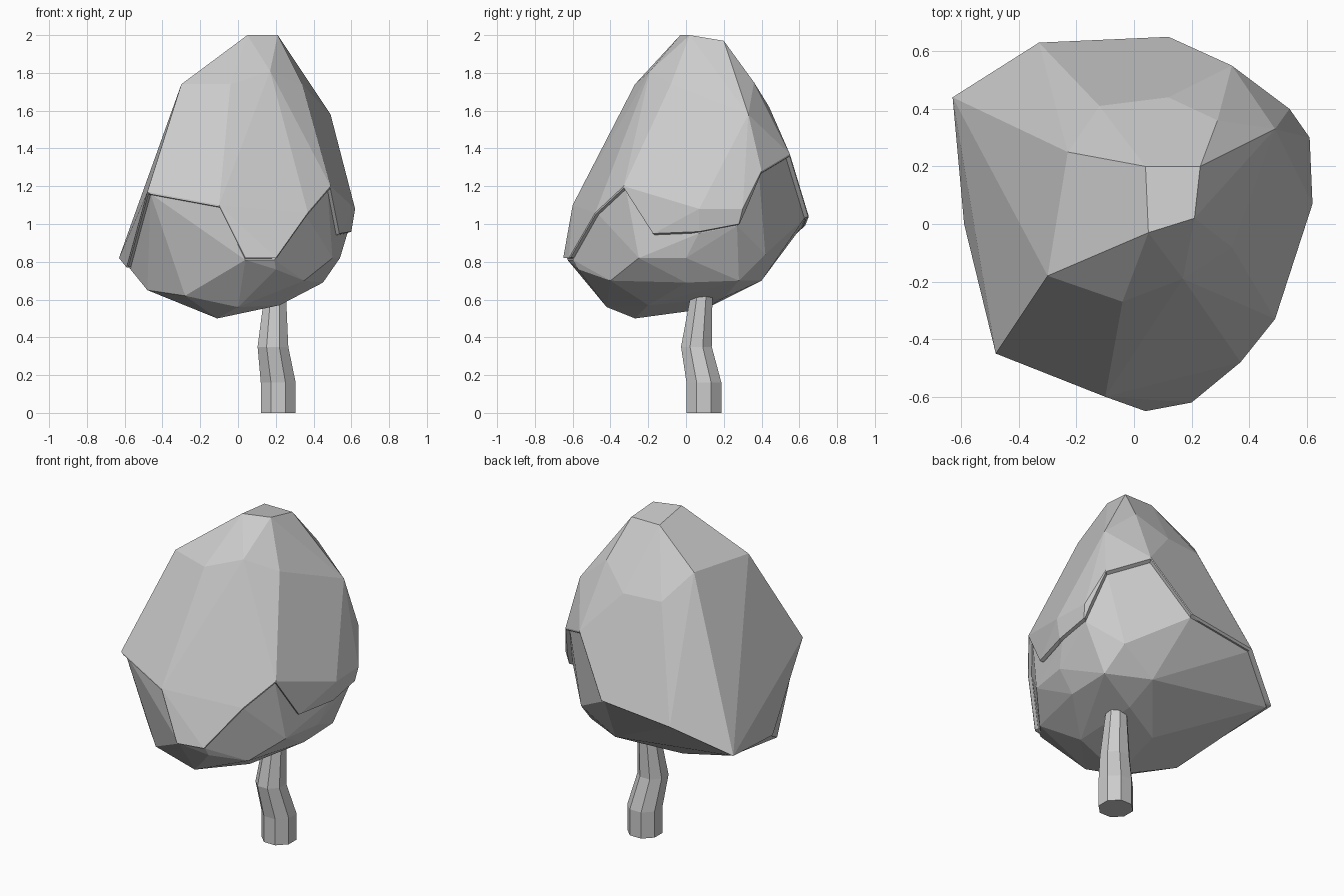
import bpy, bmesh, math
from mathutils import Vector

cube = bpy.data.objects.get("Cube")
if cube:
    bpy.data.objects.remove(cube, do_unlink=True)

grey = bpy.data.materials.new("plain_grey")
grey.use_nodes = True
grey.diffuse_color = (0.6, 0.6, 0.6, 1)
grey.node_tree.nodes["Principled BSDF"].inputs["Base Color"].default_value = (0.6, 0.6, 0.6, 1)


def finish(name, bm):
    bmesh.ops.recalc_face_normals(bm, faces=bm.faces)
    mesh = bpy.data.meshes.new(name)
    bm.to_mesh(mesh)
    bm.free()
    mesh.materials.append(grey)
    obj = bpy.data.objects.new(name, mesh)
    bpy.context.scene.collection.objects.link(obj)
    return obj


def hull(name, points):
    bm = bmesh.new()
    for p in points:
        bm.verts.new(p)
    result = bmesh.ops.convex_hull(bm, input=bm.verts)
    spare = {g for key in ("geom_interior", "geom_unused") for g in result[key]
             if isinstance(g, bmesh.types.BMVert)}
    bmesh.ops.delete(bm, geom=list(spare), context='VERTS')
    bmesh.ops.dissolve_limit(bm, angle_limit=math.radians(4),
                             verts=bm.verts, edges=bm.edges)
    return finish(name, bm)


# Jagged lower rim of the upper foliage, anticlockwise from the front corner
rim = [Vector(p) for p in (
    (-.48, -.45, 1.17), (-.1, -.6, 1.1), (.04, -.65, .82), (.2, -.62, .82),
    (.37, -.48, 1.06), (.49, -.33, 1.2), (.54, -.17, .95), (.6, .07, .96),
    (.6, .28, 1.0), (.54, .4, 1.28), (.34, .55, 1.37), (.12, .65, 1.04),
    (-.33, .63, .99), (-.63, .44, .82), (-.59, 0, .77))]

# Crown and shoulders of the upper foliage
crown = [(.05, -.03, 2), (.21, .02, 2), (.23, .2, 1.97), (.04, .2, 1.97),
         (-.23, .25, 1.77), (-.23, -.03, 1.79), (-.3, -.18, 1.74),
         (-.04, -.27, 1.74), (.17, -.19, 1.81), (.34, -.08, 1.74),
         (.29, .36, 1.75), (.12, .44, 1.62), (-.12, .41, 1.62),
         (.49, .33, 1.58), (.62, .07, 1.08), (.61, .3, 1.08)]

upper = hull("upper_foliage", rim + [Vector(p) for p in crown])

# Fan-topped cutter that trims the upper foliage along the rim
bm = bmesh.new()
hub = Vector((0, 0, 1))
top = [bm.verts.new(hub + (p - hub) * 1.6 - Vector((0, 0, .015))) for p in rim]
low = [bm.verts.new((v.co.x, v.co.y, -1)) for v in top]
centre = bm.verts.new(hub)
for i in range(len(rim)):
    j = (i + 1) % len(rim)
    bm.faces.new((centre, top[i], top[j]))
    bm.faces.new((top[j], top[i], low[i], low[j]))
bm.faces.new(low)
cutter = finish("rim_cutter", bm)
cutter.hide_render = True
cutter.hide_viewport = True
trim = upper.modifiers.new("trim_rim", 'BOOLEAN')
trim.operation = 'DIFFERENCE'
trim.solver = 'EXACT'
trim.object = cutter

# Lower foliage tucked just inside the rim
belly = [(.05, -.57, .76), (.2, -.57, .76), (-.03, -.52, .72), (-.11, -.27, .5),
         (0, -.42, .56), (-.28, -.4, .62), (-.48, -.2, .65), (.22, -.2, .57),
         (.45, 0, .69), (.54, 0, .82), (.5, -.25, .82), (.35, -.4, .7),
         (.45, .28, .7), (.42, .42, .84), (.2, .4, .7), (.2, .2, .61),
         (-.1, .48, .84), (-.35, .3, .71), (-.05, .1, .55), (.58, .12, .97)]
tuck = [Vector((p.x * .965, p.y * .965, p.z - .01)) for p in rim]
hull("lower_foliage", tuck + [Vector(p) for p in belly])

# Bent eight-sided trunk: centre x, y, height, radius
bm = bmesh.new()
rings = []
for x, y, z, r in ((.213, .095, 0, .1), (.213, .095, .16, .1),
                   (.185, .055, .35, .088), (.2, .09, .7, .055)):
    rings.append([bm.verts.new((x + r * math.cos((k + .5) * math.tau / 8),
                                y + r * math.sin((k + .5) * math.tau / 8), z))
                  for k in range(8)])
for a, b in zip(rings, rings[1:]):
    for k in range(8):
        n = (k + 1) % 8
        bm.faces.new((a[k], a[n], b[n], b[k]))
bm.faces.new(rings[0])
bm.faces.new(rings[-1])
finish("trunk", bm)
